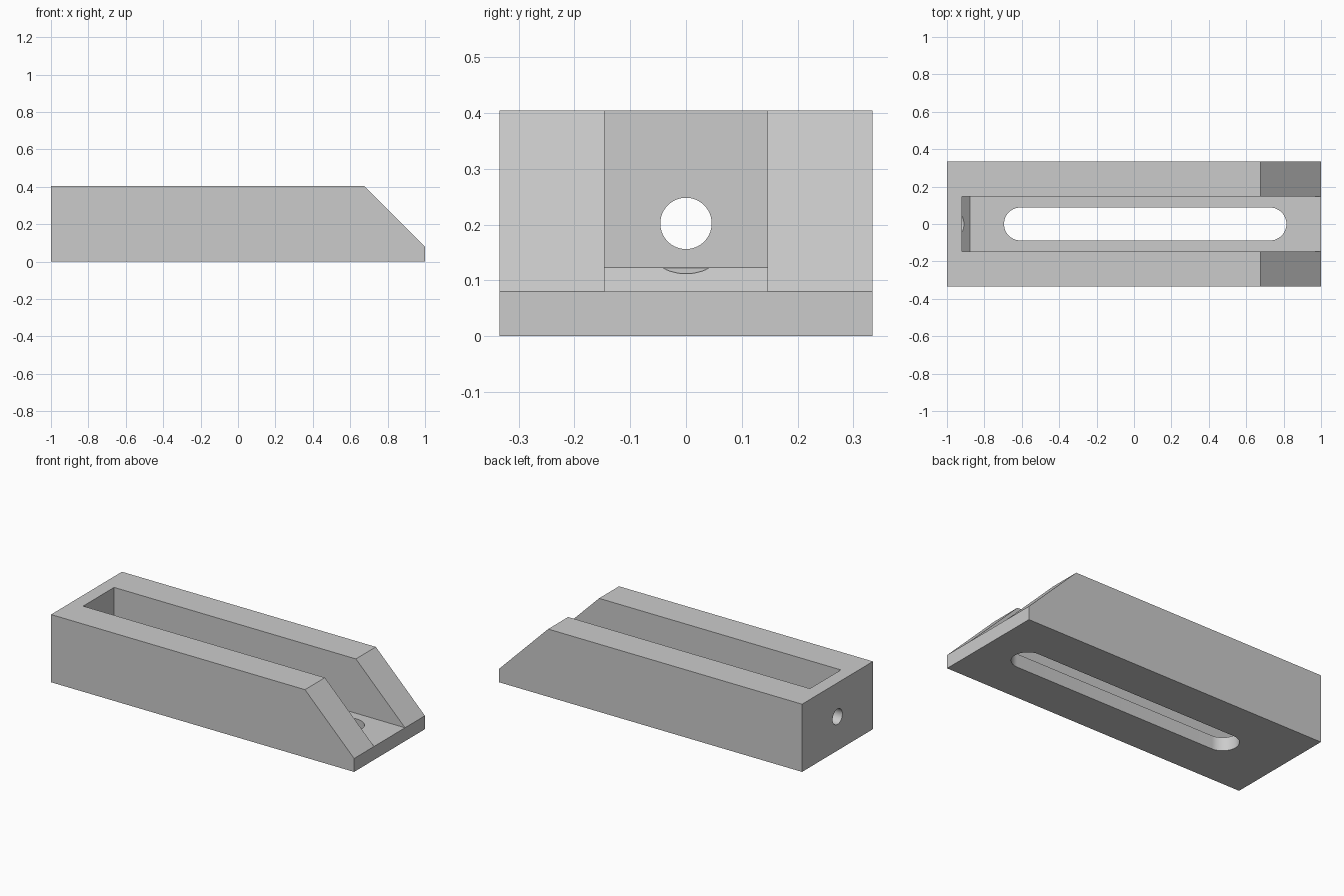
import bpy, bmesh, math
from mathutils import Vector

cube = bpy.data.objects.get("Cube")
if cube:
    bpy.data.objects.remove(cube, do_unlink=True)

LENGTH, HALF_WIDTH, HEIGHT = 1.0, 0.334, 0.404
FLOOR = 0.08            # channel floor and front lip height
CHANNEL_HALF = 0.146
END_WALL = -0.92        # inner face of the closed end
BORE_Z = 0.202

grey = bpy.data.materials.new("light_grey")
grey.use_nodes = True
grey.diffuse_color = (0.6, 0.6, 0.6, 1)
grey.node_tree.nodes["Principled BSDF"].inputs["Base Color"].default_value = (0.6, 0.6, 0.6, 1)


def prism(name, outline, sweep):
    """Solid made by sweeping a closed 3D outline along a vector."""
    bm = bmesh.new()
    face = bm.faces.new([bm.verts.new(p) for p in outline])
    swept = bmesh.ops.extrude_face_region(bm, geom=[face])["geom"]
    bmesh.ops.translate(bm, vec=Vector(sweep),
                        verts=[v for v in swept if isinstance(v, bmesh.types.BMVert)])
    bmesh.ops.recalc_face_normals(bm, faces=bm.faces)
    mesh = bpy.data.meshes.new(name)
    bm.to_mesh(mesh)
    bm.free()
    mesh.materials.append(grey)
    obj = bpy.data.objects.new(name, mesh)
    bpy.context.collection.objects.link(obj)
    return obj


def side_profile(name, points, half):
    return prism(name, [(x, -half, z) for x, z in points], (0, 2 * half, 0))


def bore(name, radius, start, end, sides=64):
    turn = [2 * math.pi * i / sides for i in range(sides)]
    ring = [(start, radius * math.cos(a), BORE_Z + radius * math.sin(a)) for a in turn]
    return prism(name, ring, (end - start, 0, 0))


def slot(name, left, right, radius, steps=32):
    outline = []
    for centre, begin in ((right - radius, -math.pi / 2), (left + radius, math.pi / 2)):
        for i in range(steps + 1):
            a = begin + math.pi * i / steps
            outline.append((centre + radius * math.cos(a), radius * math.sin(a), -0.1))
    return prism(name, outline, (0, 0, 0.3))


# Block with a sloping open end
body = side_profile("slotted_block", [
    (-LENGTH, 0), (LENGTH, 0), (LENGTH, FLOOR),
    (LENGTH - (HEIGHT - FLOOR), HEIGHT), (-LENGTH, HEIGHT)], HALF_WIDTH)

# Cutters: channel with chamfered end, floor slot, end bore and its clearance
cutters = [
    side_profile("channel_cutter", [
        (END_WALL, FLOOR + 0.043), (END_WALL + 0.043, FLOOR), (1.1, FLOOR),
        (1.1, 0.5), (END_WALL, 0.5)], CHANNEL_HALF),
    slot("slot_cutter", -0.695, 0.815, 0.088),
    bore("bore_cutter", 0.046, -1.1, -0.85),
    bore("clearance_cutter", 0.09, END_WALL + 0.0005, -0.8),
]
for cutter in cutters:
    cutter.hide_render = True
    cut = body.modifiers.new(cutter.name, "BOOLEAN")
    cut.operation = "DIFFERENCE"
    cut.solver = "EXACT"
    cut.object = cutter

# Apply the cuts, drop the cutters and smooth the round walls
bpy.ops.object.select_all(action="DESELECT")
body.select_set(True)
bpy.context.view_layer.objects.active = body
for name in [m.name for m in body.modifiers]:
    bpy.ops.object.modifier_apply(modifier=name)
for cutter in cutters:
    bpy.data.objects.remove(cutter, do_unlink=True)
bpy.ops.object.shade_smooth_by_angle(angle=math.radians(30))
